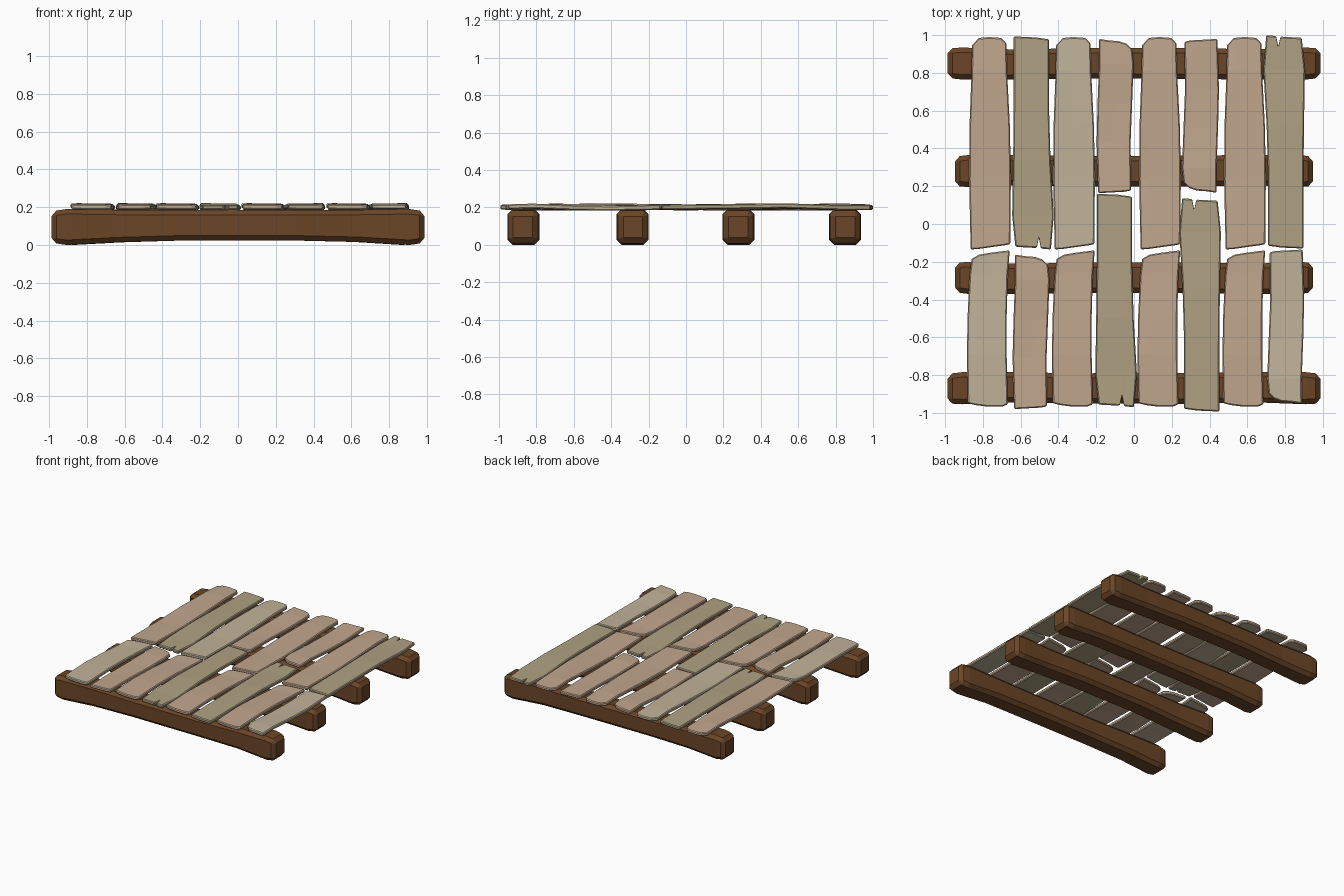
import bpy, bmesh, math

if "Cube" in bpy.data.objects:
    bpy.data.objects.remove(bpy.data.objects["Cube"])

def material(name, rgb):
    m = bpy.data.materials.new(name)
    m.diffuse_color = (*rgb, 1)
    m.use_nodes = True
    m.node_tree.nodes["Principled BSDF"].inputs["Base Color"].default_value = m.diffuse_color
    return m

PINK = material("pinkish_wood", (0.53, 0.385, 0.27))
OLIVE = material("olive_wood", (0.43, 0.36, 0.225))
PALE = material("pale_wood", (0.53, 0.45, 0.32))
BROWN = material("dark_wood", (0.145, 0.06, 0.02))

def finish(bm, name, mat, bevel, angle):
    bmesh.ops.recalc_face_normals(bm, faces=bm.faces)
    me = bpy.data.meshes.new(name)
    bm.to_mesh(me)
    bm.free()
    me.materials.append(mat)
    ob = bpy.data.objects.new(name, me)
    bpy.context.collection.objects.link(ob)
    b = ob.modifiers.new("worn_edges", 'BEVEL')
    b.width, b.segments = bevel, 1
    b.limit_method, b.angle_limit = 'ANGLE', math.radians(angle)
    return ob

# Supporting beams: lofted rectangles (x, bottom z, top z, half depth)
BEAM = [(-1, .012, .178, .078), (-.92, .0, .19, .085), (-.65, .014, .186, .08),
        (-.3, .024, .184, .08), (.3, .024, .184, .082), (.65, .016, .186, .08),
        (.92, .0, .19, .085), (1, .012, .178, .078)]

def beam(name, y, half, flip):
    bm = bmesh.new()
    rings = []
    for i, (x, lo, hi, d) in enumerate(BEAM):
        yy = y + flip * 0.006 * math.cos(x * 5)
        rings.append([bm.verts.new((x * half, yy + a * d, z))
                      for a, z in ((-1, lo), (1, lo), (1, hi), (-1, hi))])
    for p, q in zip(rings, rings[1:]):
        for k in range(4):
            bm.faces.new((p[k], p[(k + 1) % 4], q[(k + 1) % 4], q[k]))
    bm.faces.new(rings[0])
    bm.faces.new(rings[-1])
    finish(bm, name, BROWN, 0.026, 50)

beam("front_beam", -.87, .987, -1)
beam("front_middle_beam", -.285, .948, 1)
beam("back_middle_beam", .28, .948, -1)
beam("back_beam", .85, .987, 1)

# Plank shapes: left edge, right edge, columns across, end trims, bow
SHAPES = {
    "long": dict(l=(-.10, -.108, -.106, -.095, -.093), r=(.11, .113, .108, .093, .09),
                 u=(0, .2, .5, .85, 1), top=(-.045, -.005, 0, -.005, -.035),
                 bot=(0, .003, .012, .022, .028), bow=(0, -.004, .002, .006, 0)),
    "split": dict(l=(-.09, -.09, -.098, -.115, -.10), r=(.097, .097, .10, .105, .088),
                  u=(0, .28, .34, .4, 1), top=(0, -.005, -.062, -.008, -.014),
                  bot=(.015, .008, .006, .005, 0), bow=(0, .004, .006, -.003, -.002)),
    "short": dict(l=(-.112, -.117, -.113, -.103, -.092), r=(.10, .094, .094, .10, .11),
                  u=(0, .2, .5, .85, 1), top=(-.045, -.022, -.012, -.003, 0),
                  bot=(.018, .008, 0, 0, .012), bow=(0, .005, .002, -.004, -.002)),
    "chipped": dict(l=(-.09, -.098, -.093, -.085, -.086), r=(.085, .082, .09, .098, .09),
                    u=(0, .3, .6, .82, 1), top=(0, -.008, -.012, -.025, -.055),
                    bot=(0, .003, .006, .008, .015), bow=(0, -.004, -.003, .005, .002)),
}
T = (0, .33, .58, .84, 1)
THICK = 0.026

def plank(name, shape, mat, cx, y0, y1, turn=False):
    s = SHAPES[shape]
    bm = bmesh.new()
    layers = []
    sg = -1 if turn else 1
    L, cy = y1 - y0, (y0 + y1) / 2
    for side in (-1, 1):
        rows = []
        for j, t in enumerate(T):
            row = []
            for i, u in enumerate(s["u"]):
                x = s["l"][j] + (s["r"][j] - s["l"][j]) * u
                y = (t - .5) * L
                if j == 0:
                    y += s["bot"][i]
                if j == 4:
                    y += s["top"][i]
                z = .201 + s["bow"][j] + side * THICK / 2 + (u - .5) * s["bow"][4 - j] * .6
                row.append(bm.verts.new((cx + sg * x, cy + sg * y, z)))
            rows.append(row)
        layers.append(rows)
        for j in range(4):
            for i in range(4):
                bm.faces.new((rows[j][i], rows[j][i + 1], rows[j + 1][i + 1], rows[j + 1][i]))
    # Side walls between the two layers
    rim = ([(0, i) for i in range(4)] + [(j, 4) for j in range(4)] +
           [(4, i) for i in range(4, 0, -1)] + [(j, 0) for j in range(4, 0, -1)])
    lo, hi = layers
    for (a, b), (c, d) in zip(rim, rim[1:] + rim[:1]):
        bm.faces.new((lo[a][b], lo[c][d], hi[c][d], hi[a][b]))
    finish(bm, name, mat, 0.006, 60)

# Deck: back row, then front row
BACK = [("long", PINK, -.765, -.135, .99), ("split", OLIVE, -.54, -.135, .993, True),
        ("long", PALE, -.32, -.135, .99), ("chipped", PINK, -.1, .163, .98),
        ("long", PINK, .135, -.135, .99), ("chipped", PINK, .352, .165, .98, True),
        ("long", PINK, .585, -.135, .99), ("split", OLIVE, .8, -.13, 1)]
FRONT = [("short", PALE, -.768, -.967, -.14), ("chipped", PINK, -.545, -.98, -.162),
         ("short", PINK, -.318, -.967, -.14), ("split", OLIVE, -.1, -.97, .16, True),
         ("short", PINK, .135, -.967, -.14), ("split", OLIVE, .355, -.993, .137),
         ("short", PINK, .585, -.967, -.14), ("chipped", PALE, .803, -.952, -.135, True)]
for label, planks in (("back", BACK), ("front", FRONT)):
    for i, p in enumerate(planks):
        plank(f"{label}_plank_{i + 1}", *p)
